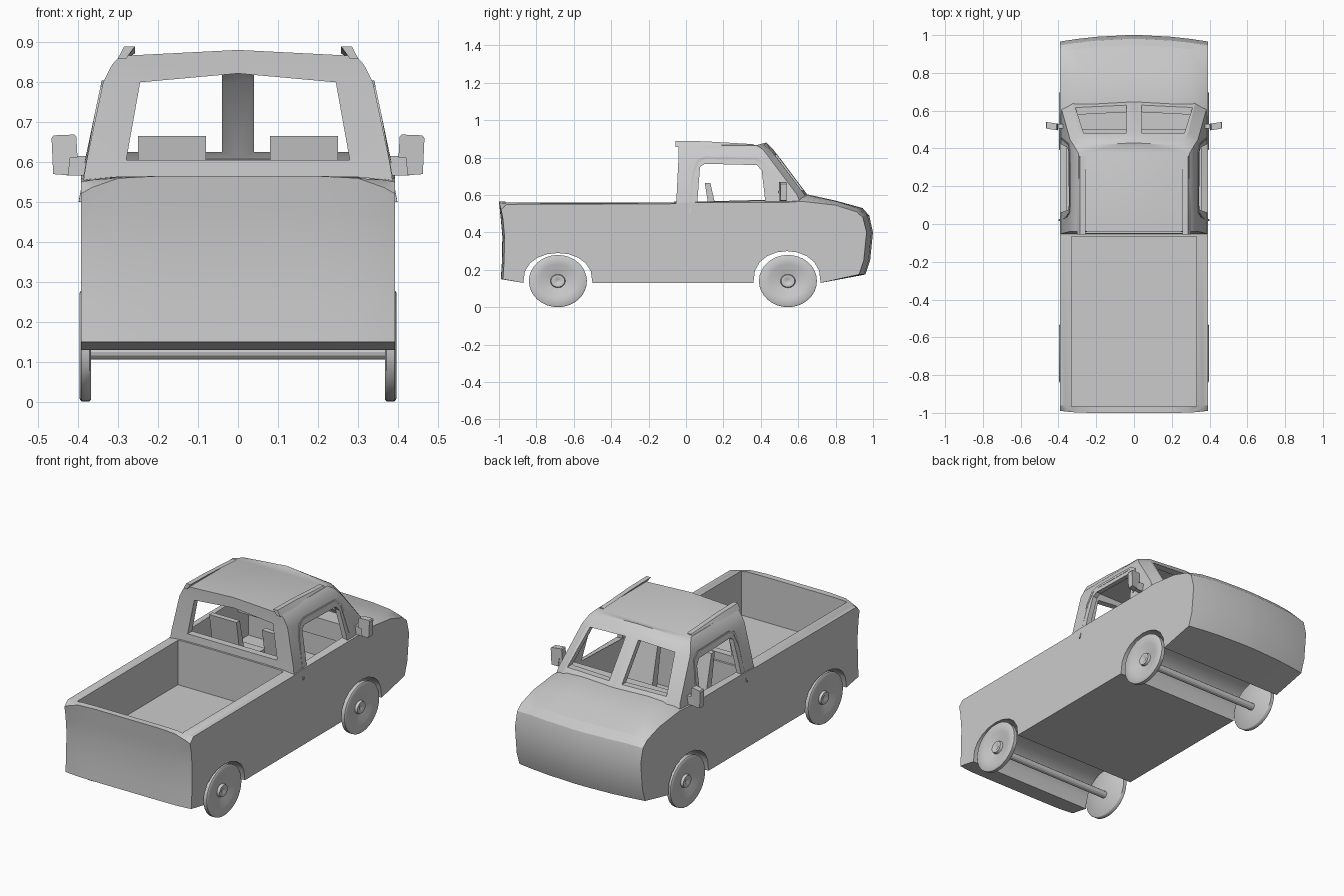
import bpy, bmesh, math

if "Cube" in bpy.data.objects:
    bpy.data.objects.remove(bpy.data.objects["Cube"])

paint = bpy.data.materials.new("grey_paint")
paint.use_nodes = True
GREY = (0.6, 0.6, 0.6, 1)
paint.diffuse_color = GREY
paint.node_tree.nodes["Principled BSDF"].inputs["Base Color"].default_value = GREY


def shade(obj, angle):
    bpy.ops.object.select_all(action='DESELECT')
    obj.select_set(True)
    bpy.context.view_layer.objects.active = obj
    bpy.ops.object.shade_smooth_by_angle(angle=math.radians(angle))


def loft(name, rings, angle=25):
    """Skin a row of equal rings and cap both ends."""
    bm = bmesh.new()
    loops = [[bm.verts.new(p) for p in ring] for ring in rings]
    n = len(loops[0])
    for a, b in zip(loops, loops[1:]):
        for i in range(n):
            j = (i + 1) % n
            bm.faces.new((a[i], a[j], b[j], b[i]))
    caps = [bm.faces.new(list(reversed(loops[0]))), bm.faces.new(loops[-1])]
    bm.normal_update()
    bmesh.ops.triangulate(bm, faces=caps, ngon_method='EAR_CLIP')
    bmesh.ops.recalc_face_normals(bm, faces=bm.faces)
    if bm.calc_volume(signed=True) < 0:
        bmesh.ops.reverse_faces(bm, faces=bm.faces)
    mesh = bpy.data.meshes.new(name)
    bm.to_mesh(mesh)
    bm.free()
    obj = bpy.data.objects.new(name, mesh)
    bpy.context.collection.objects.link(obj)
    mesh.materials.append(paint)
    shade(obj, angle)
    return obj


def box(name, x, y, z):
    return loft(name, [[(a, y[0], z[0]), (a, y[1], z[0]), (a, y[1], z[1]), (a, y[0], z[1])] for a in x])


def prism(name, pts, axis, lo, hi):
    """Extrude a flat outline along one axis."""
    def put(p, d):
        v = list(p)
        v.insert(axis, d)
        return tuple(v)
    return loft(name, [[put(p, d) for p in pts] for d in (lo, hi)])


def cut(obj, cutter):
    mod = obj.modifiers.new("cut", 'BOOLEAN')
    mod.operation, mod.solver, mod.object = 'DIFFERENCE', 'EXACT', cutter
    bpy.context.view_layer.objects.active = obj
    # Keep the cut ahead of any shading modifier
    bpy.ops.object.modifier_move_to_index(modifier=mod.name, index=0)
    bpy.ops.object.modifier_apply(modifier=mod.name)
    bpy.data.objects.remove(cutter)
    shade(obj, 25)


def arch(y, half, top, base=0.13):
    """Wheel opening outline, back to front."""
    return [(y - half * math.cos(t), base + (top - base) * math.sin(t) ** 0.8, 0)
            for t in [math.pi * i / 10 for i in range(11)]]


# Lower body: side outline (y, z, drop at the outer edge) swept across x
outline = [(-1, 0.565, 0.045), (-0.99, 0.47, 0), (-0.982, 0.38, 0), (-0.984, 0.25, 0), (-0.99, 0.15, 0)]
outline += arch(-0.685, 0.185, 0.29) + arch(0.54, 0.18, 0.30)
outline += [(0.96, 0.175, 0), (0.985, 0.25, 0), (1, 0.4, 0), (0.98, 0.49, 0.01), (0.945, 0.53, 0.02),
            (0.8, 0.57, 0.025), (0.62, 0.61, 0.045), (0.55, 0.6, 0.04), (0.0, 0.56, 0.0),
            (-0.06, 0.565, 0.012), (-0.96, 0.565, 0.015)]


def body_slice(x):
    a = abs(x)
    edge = min(1, max(0, (a - 0.25) / 0.145)) ** 2
    ring = []
    for y, z, drop in outline:
        nose = 0.035 * (a / 0.395) ** 2 if y > 0.9 else 0
        tail = 0.012 * edge if y < -0.97 else 0
        ring.append((x, y - nose + tail, z - drop * edge))
    return ring


half_x = [0.04, 0.2, 0.3, 0.365, 0.393]
body = loft("lower_body", [body_slice(x) for x in [-h for h in reversed(half_x)] + half_x])
cut(body, box("bed_cutter", (-0.33, 0.33), (-0.965, -0.065), (0.31, 0.8)))
cut(body, box("cab_cutter", (-0.355, 0.355), (0.0, 0.6), (0.33, 0.8)))


# Cab: stacked outlines, hollowed, then windows cut through
def cab_ring(z, w, back, front, bow=0.0):
    return [(-w, back, z), (0, back, z + bow), (w, back, z), (w, front - 0.04, z),
            (w * 0.85, front, z), (0, front + 0.015, z + bow), (-w * 0.85, front, z), (-w, front - 0.04, z)]


cab = loft("cab", [cab_ring(0.53, 0.391, -0.055, 0.66), cab_ring(0.6, 0.38, -0.05, 0.635),
                   cab_ring(0.8, 0.338, -0.04, 0.485), cab_ring(0.845, 0.315, -0.04, 0.45),
                   cab_ring(0.866, 0.295, -0.04, 0.415, 0.015)])
cut(cab, loft("cab_hollow", [cab_ring(0.5, 0.365, -0.01, 0.64), cab_ring(0.61, 0.35, -0.01, 0.59),
                             cab_ring(0.8, 0.31, -0.005, 0.45), cab_ring(0.84, 0.27, 0.0, 0.4)]))
cut(cab, prism("rear_window_cutter", [(-0.28, 0.605), (0.28, 0.605), (0.245, 0.80), (0, 0.822), (-0.245, 0.80)],
               1, -0.2, 0.1))
cut(cab, prism("side_window_cutter", [(0.06, 0.555), (0.425, 0.555), (0.405, 0.73), (0.38, 0.76), (0.10, 0.767),
                                      (0.075, 0.75)], 0, -0.6, 0.6))
for s in (-1, 1):
    cut(cab, prism("windshield_cutter", [(s * 0.04, 0.625), (s * 0.31, 0.625), (s * 0.265, 0.81), (s * 0.04, 0.82)],
                   1, 0.3, 0.9))

# Cowl panel under the windshield
box("dashboard", (-0.35, 0.35), (0.5, 0.61), (0.5, 0.6))


def sides(build):
    for s, side in ((1, "left"), (-1, "right")):
        build(s, side)


def roof_rail(s, side):
    rings = [[(s * 0.28, y, 0.86), (s * 0.302, y, 0.858), (s * 0.285, y, top), (s * 0.258, y, top)]
             for y, top in ((-0.055, 0.89), (0.1, 0.887), (0.36, 0.872))]
    loft(side + "_roof_rail", rings)


def seat(s, side):
    prism(side + "_seat_back", [(0.1, 0.665), (0.13, 0.665), (0.2, 0.36), (0.15, 0.36)], 0, s * 0.08, s * 0.25)
    box(side + "_seat_cushion", (s * 0.08, s * 0.25), (0.15, 0.36), (0.32, 0.42))


def mirror(s, side):
    box(side + "_mirror_stalk", (s * 0.36, s * 0.43), (0.505, 0.53), (0.567, 0.615))
    obj = prism(side + "_mirror_head", [(s * 0.402, 0.612), (s * 0.405, 0.664), (s * 0.41, 0.669),
                                        (s * 0.462, 0.667), (s * 0.467, 0.66), (s * 0.463, 0.57),
                                        (s * 0.425, 0.567), (s * 0.42, 0.612)], 1, 0.5, 0.535)
    # Splay the head so its outer end sits further forward
    for v in obj.data.vertices:
        v.co.y += (abs(v.co.x) - 0.43) * 0.15


def door_gutter(s, side):
    # Raised gutter over the door window
    path = [(0.015, 0.5), (0.035, 0.72), (0.06, 0.79), (0.1, 0.805), (0.38, 0.8), (0.425, 0.77), (0.455, 0.6)]
    rings = []
    for y, z in path:
        x = 0.395 - 0.21 * max(0, z - 0.53)
        a, b = (y - 0.23) * 0.04, (z - 0.55) * 0.05
        rings.append([(s * (x - 0.015), y, z), (s * (x + 0.004), y, z),
                      (s * (x + 0.004), y - a, z - b), (s * (x - 0.015), y - a, z - b)])
    loft(side + "_door_gutter", rings)


def wheel(name, s, y):
    # Thin dished disc, lathed round x
    profile = [(0.01, 0.368), (0.15, 0.368), (0.155, 0.372), (0.155, 0.392), (0.148, 0.397),
               (0.1, 0.39), (0.04, 0.376), (0.036, 0.39), (0.022, 0.392), (0.01, 0.384)]
    rings = []
    for r, x in profile:
        rings.append([(s * x, y + r * math.cos(t), 0.14 + 0.9 * r * math.sin(t))
                      for t in [math.tau * i / 32 for i in range(32)]])
    loft(name, rings, 50)


def axle(name, y):
    rings = [[(x, y + 0.02 * math.cos(t), 0.125 + 0.02 * math.sin(t))
              for t in [math.tau * i / 12 for i in range(12)]] for x in (-0.37, 0.37)]
    loft(name, rings)


for build in (roof_rail, seat, mirror, door_gutter):
    sides(build)
for end, y in (("rear", -0.685), ("front", 0.545)):
    axle(end + "_axle", y)
    sides(lambda s, side: wheel(side + "_" + end + "_wheel", s, y))
